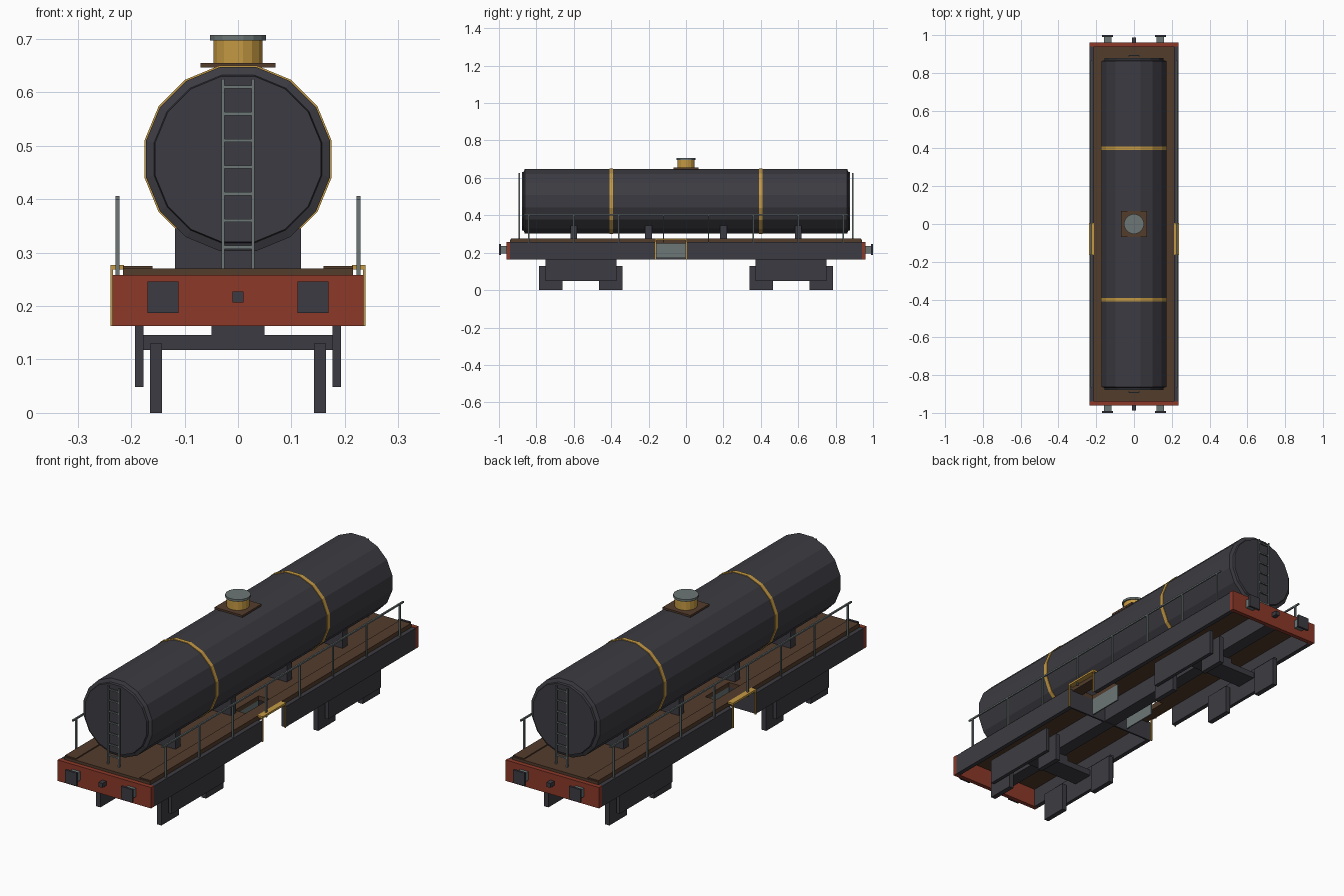
import bpy, bmesh, math
from mathutils import Matrix, Vector

if "Cube" in bpy.data.objects:
    bpy.data.objects.remove(bpy.data.objects["Cube"])


def material(name, rgb):
    m = bpy.data.materials.new(name)
    m.diffuse_color = (*rgb, 1)
    m.use_nodes = True
    m.node_tree.nodes["Principled BSDF"].inputs["Base Color"].default_value = m.diffuse_color
    return m


SLATE = material("slate", (0.046, 0.044, 0.054))
BROWN = material("brown", (0.085, 0.045, 0.025))
RED = material("red", (0.26, 0.04, 0.022))
GOLD = material("gold", (0.56, 0.32, 0.055))
GREY = material("grey", (0.15, 0.18, 0.18))


def finish(name, bm, mat):
    bmesh.ops.recalc_face_normals(bm, faces=bm.faces)
    me = bpy.data.meshes.new(name)
    bm.to_mesh(me)
    bm.free()
    me.materials.append(mat)
    ob = bpy.data.objects.new(name, me)
    bpy.context.collection.objects.link(ob)
    return ob


def boxes(name, mat, *spans):
    """One object made of boxes, each given as (x0, x1, y0, y1, z0, z1)."""
    bm = bmesh.new()
    for x0, x1, y0, y1, z0, z1 in spans:
        size = Matrix.Diagonal((abs(x1 - x0), abs(y1 - y0), abs(z1 - z0), 1))
        centre = Vector(((x0 + x1) / 2, (y0 + y1) / 2, (z0 + z1) / 2))
        bmesh.ops.create_cube(bm, size=1, matrix=Matrix.Translation(centre) @ size)
    return finish(name, bm, mat)


def both_sides(*spans):
    return [(s * a, s * b, *rest) for a, b, *rest in spans for s in (1, -1)]


def both_ends(*spans):
    return [(a, b, s * c, s * d, e, f) for a, b, c, d, e, f in spans for s in (1, -1)]


def lathe(name, mat, profile, sides, matrix):
    """Closed faceted solid from (radius, height) rings, turned about local z."""
    bm = bmesh.new()
    rings = []
    for r, h in profile:
        ring = []
        for i in range(sides):
            a = (i + 0.5) * 2 * math.pi / sides
            ring.append(bm.verts.new(matrix @ Vector((r * math.cos(a), r * math.sin(a), h))))
        rings.append(ring)
    for lo, hi in zip(rings, rings[1:]):
        for i in range(sides):
            j = (i + 1) % sides
            bm.faces.new((lo[i], lo[j], hi[j], hi[i]))
    bm.faces.new(rings[0])
    bm.faces.new(rings[-1])
    return finish(name, bm, mat)


# Tank barrel with stepped ends, and its two straps
TANK = Matrix.Translation((0, 0, 0.475)) @ Matrix.Rotation(math.pi / 2, 4, 'X')
R = 0.1755
lathe("tank", SLATE, [(0.158, -0.878), (0.160, -0.868), (R, -0.862),
                      (R, 0.862), (0.160, 0.868), (0.158, 0.878)], 16, TANK)
for y in (-0.4, 0.4):
    lathe("tank_strap", GOLD, [(R + 0.003, y - 0.009), (R + 0.003, y + 0.009)], 16, TANK)

# Filler hatch on top
boxes("hatch_base", BROWN, (-0.07, 0.07, -0.068, 0.068, 0.646, 0.655))
UP = Matrix.Identity(4)
lathe("hatch_neck", GOLD, [(0.047, 0.655), (0.047, 0.698)], 16, UP)
lathe("hatch_lid", GREY, [(0.053, 0.697), (0.053, 0.707)], 16, UP)

# Saddles under the tank
boxes("saddles", SLATE, *both_ends(*[(-0.118, 0.118, y - 0.018, y + 0.018, 0.268, 0.345)
                                     for y in (0.2, 0.6)]))

# End ladders
ladder = [(x - 0.003, x + 0.003, 0.888, 0.896, 0.27, 0.625) for x in (-0.028, 0.028)]
ladder += [(-0.028, 0.028, 0.889, 0.895, z - 0.003, z + 0.003)
           for z in [0.31 + 0.05 * i for i in range(7)]]
boxes("end_ladders", GREY, *both_ends(*ladder))

# Deck with a pair of openings beside the centre, and raised edge boards
N0, N1 = -0.165, 0.005
boxes("deck", BROWN,
      (-0.215, 0.215, -0.94, N0, 0.25, 0.27), (-0.215, 0.215, N1, 0.94, 0.25, 0.27),
      (-0.10, 0.10, N0, N1, 0.25, 0.27), *both_sides((0.16, 0.215, N0, N1, 0.25, 0.27)))
boxes("deck_edge_boards", BROWN, *both_sides((0.16, 0.215, -0.935, 0.935, 0.27, 0.275)))

# Underframe: side sills broken at the step bays, spine and crossmember
boxes("side_sills", SLATE, *both_sides((0.215, 0.235, -0.94, N0, 0.163, 0.256),
                                       (0.215, 0.235, N1, 0.94, 0.163, 0.256)))
boxes("centre_sill", SLATE, (-0.03, 0.03, -0.94, 0.94, 0.165, 0.25))
boxes("crossmember", SLATE, (-0.215, 0.215, N0 - 0.008, N0, 0.163, 0.25))

# Step bays: gold frame and grey inner panel
boxes("step_frames", GOLD, *both_sides((0.213, 0.239, N0, N1, 0.268, 0.277),
                                       (0.234, 0.239, N0, N0 + 0.007, 0.163, 0.27),
                                       (0.234, 0.239, N1 - 0.007, N1, 0.163, 0.27)))
boxes("step_panels", GREY, *both_sides((0.094, 0.10, N0, N1, 0.172, 0.25)))

# End beams, buffers and couplers
boxes("end_beams", RED, *both_ends((-0.235, 0.235, 0.94, 0.96, 0.163, 0.258)))
boxes("buffer_shafts", GREY, *both_ends(*both_sides((0.12, 0.16, 0.96, 0.99, 0.197, 0.236))))
boxes("buffer_heads", SLATE, *both_ends(*both_sides((0.111, 0.169, 0.99, 1.0, 0.187, 0.246))))
boxes("couplers", SLATE, *both_ends((-0.01, 0.01, 0.96, 0.988, 0.207, 0.227)))

# Handrails
rail = [(0.222, 0.229, -0.865, 0.865, 0.399, 0.406)]
rail += [(0.222, 0.229, y - 0.0035, y + 0.0035, 0.255, 0.402)
         for y in [-0.84 + 0.24 * i for i in range(8)]]
boxes("handrails", GREY, *both_sides(*rail))

# Bogies: side frames, wheel plates, bolster and pivot
B = 0.5625
boxes("bogie_side_frames", SLATE,
      *both_ends(*both_sides((0.177, 0.193, B - 0.19, B + 0.19, 0.048, 0.163))))
boxes("bogie_wheel_plates", SLATE,
      *both_ends(*both_sides(*[(0.142, 0.165, y - 0.0625, y + 0.0625, 0, 0.13)
                               for y in (B - 0.16, B + 0.16)])))
boxes("bogie_bolsters", SLATE, *both_ends((-0.18, 0.18, B - 0.05, B + 0.05, 0.118, 0.146)))
boxes("bogie_pivots", SLATE, *both_ends((-0.05, 0.05, B - 0.05, B + 0.05, 0.146, 0.168)))
